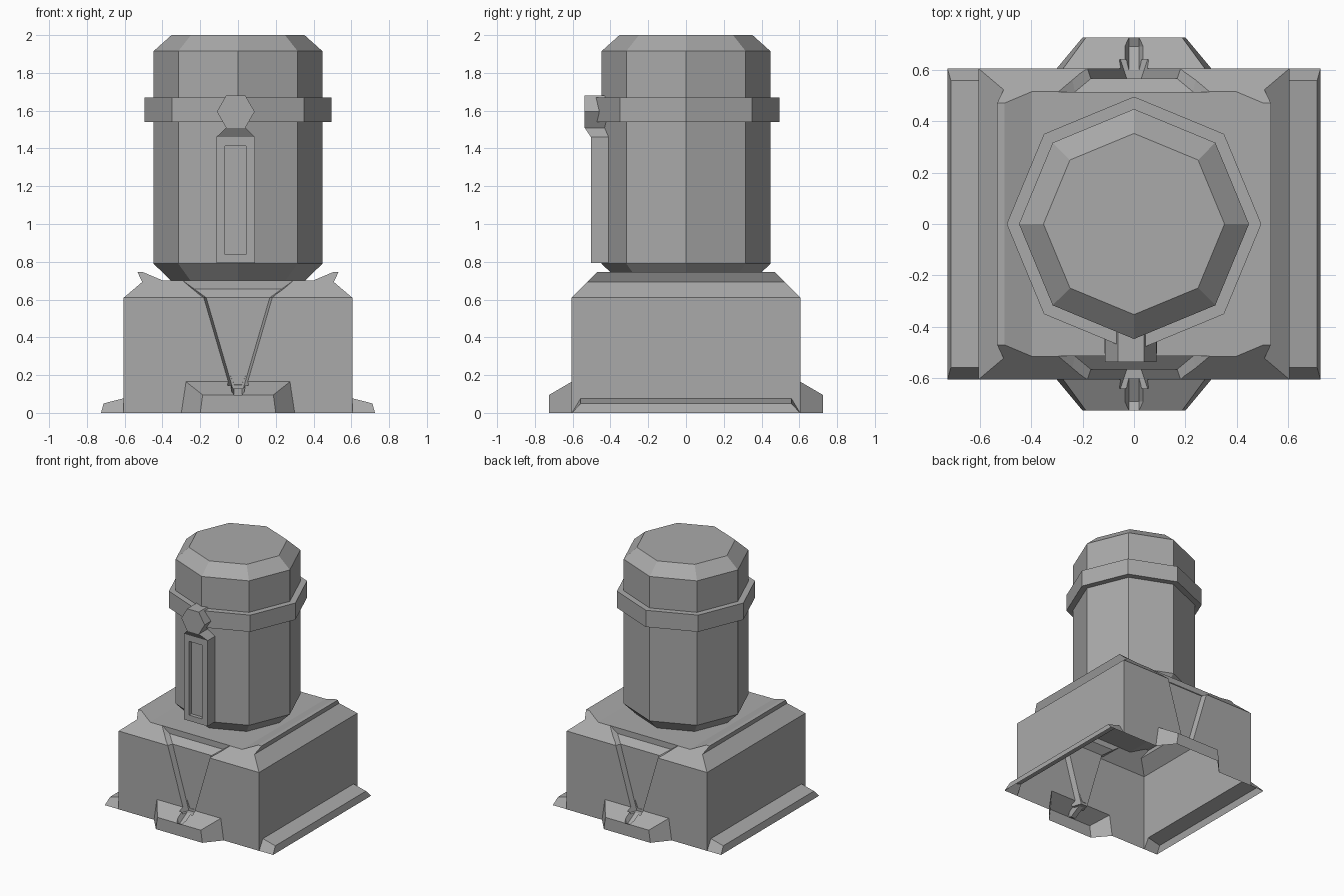
import bpy, bmesh, math

cube = bpy.data.objects.get("Cube")
if cube:
    bpy.data.objects.remove(cube, do_unlink=True)

# One plain grey for everything
grey = bpy.data.materials.new("plain grey")
grey.use_nodes = True
COLOUR = (0.4, 0.4, 0.4, 1)
grey.diffuse_color = COLOUR
next(n for n in grey.node_tree.nodes if n.type == 'BSDF_PRINCIPLED').inputs["Base Color"].default_value = COLOUR


def loft(name, rings, crease_z=None):
    """Solid skinned through equal-length rings of points, capped at both ends."""
    bm = bmesh.new()
    loops = [[bm.verts.new(p) for p in ring] for ring in rings]
    n = len(loops[0])
    for a, b in zip(loops, loops[1:]):
        for i in range(n):
            j = (i + 1) % n
            bm.faces.new((a[i], a[j], b[j], b[i]))
    bm.faces.new(loops[0][::-1])
    bm.faces.new(loops[-1])
    if crease_z is not None:
        for loop in (loops[0], loops[-1]):
            bmesh.ops.connect_verts(bm, verts=[v for v in loop if abs(v.co.z - crease_z) < 1e-4])
    bmesh.ops.recalc_face_normals(bm, faces=bm.faces)
    mesh = bpy.data.meshes.new(name)
    bm.to_mesh(mesh)
    bm.free()
    mesh.materials.append(grey)
    obj = bpy.data.objects.new(name, mesh)
    bpy.context.collection.objects.link(obj)
    return obj


def combine(target, other, operation):
    """Apply a boolean and discard the second solid."""
    mod = target.modifiers.new("boolean", 'BOOLEAN')
    mod.solver = 'EXACT'
    mod.operation = operation
    mod.object = other
    with bpy.context.temp_override(object=target, active_object=target, selected_objects=[target]):
        bpy.ops.object.modifier_apply(modifier=mod.name)
    bpy.data.objects.remove(other, do_unlink=True)


def octagon(r, z):
    return [(r * math.cos(k * math.pi / 4), r * math.sin(k * math.pi / 4), z) for k in range(8)]


def rect(x0, x1, z0, z1, y):
    return [(x0, y, z0), (x1, y, z0), (x1, y, z1), (x0, y, z1)]


def trapezoid(low, high, z0, z1, y):
    return [(-low, y, z0), (low, y, z0), (high, y, z1), (-high, y, z1)]


# Base: ridged profile run front to back, with both ends bevelled above the shoulder
SHOULDER = 0.61
half = [(0.605, 0), (0.605, SHOULDER), (0.507, 0.693), (0.532, 0.745), (0.503, 0.745), (0.396, 0.70)]
profile = half + [(-x, z) for x, z in reversed(half)]
base = loft("base", [[(x, s * (0.605 - max(0, z - SHOULDER)), z) for x, z in profile] for s in (-1, 1)],
            crease_z=SHOULDER)

# Side flanges
for s in (-1, 1):
    section = lambda top, bottom, z: [(s * bottom, -0.604, 0), (s * bottom, 0.604, 0),
                                      (s * top, 0.558, z), (s * top, -0.558, z)]
    combine(base, loft("flange", [section(0.5, 0.5, 0.077), section(0.605, 0.605, 0.077),
                                  section(0.712, 0.725, 0.05)]), 'UNION')

# Front and back feet, tapered recess and foot channel
for s in (-1, 1):
    foot = [trapezoid(0.3, 0.275, 0, 0.165, s * 0.5), trapezoid(0.3, 0.275, 0, 0.165, s * 0.605),
            trapezoid(0.2, 0.187, 0, 0.095, s * 0.725)]
    combine(base, loft("foot", foot), 'UNION')
    levels = [(0.13, 0.028, 0.565), (SHOULDER, 0.168, 0.565), (0.655, 0.23, 0.513), (0.72, 0.32, 0.513)]
    recess = [[(-w, s * y, z), (w, s * y, z), (w + 0.025, s * 0.64, z), (-w - 0.025, s * 0.64, z)]
              for z, w, y in levels]
    combine(base, loft("recess", recess), 'DIFFERENCE')
    channel = [trapezoid(0.02, 0.045, z, z + 0.06, s * y)
               for y, z in ((0.563, 0.15), (0.69, 0.078), (0.73, 0.097))]
    combine(base, loft("channel", channel), 'DIFFERENCE')

# The base is an open shell underneath
bm = bmesh.new()
bm.from_mesh(base.data)
bm.normal_update()
under = [f for f in bm.faces if all(abs(v.co.z) < 1e-3 for v in f.verts)]
bmesh.ops.delete(bm, geom=under, context='FACES')
bm.to_mesh(base.data)
bm.free()

# Eight-sided drum and its band
loft("drum", [octagon(r, z) for r, z in ((0.345, 0.69), (0.447, 0.79), (0.447, 1.915), (0.352, 2.0))])
loft("band", [octagon(0.495, z) for z in (1.54, 1.67)])

# Front panel with a recessed slot
X0, X1 = -0.115, 0.09
loft("front_panel", [rect(X0, X1, 0.793, 1.46, -0.38), rect(X0, X1, 0.793, 1.46, -0.503),
                     rect(-0.07, 0.042, 0.838, 1.412, -0.503), rect(-0.07, 0.042, 0.838, 1.412, -0.475)])

# Flared neck joining the panel to the hexagonal knob
loft("panel_neck", [[(a, f, z), (b, f, z), (b, r, z), (a, r, z)] for a, b, f, r, z in
                    ((X0, X1, -0.503, -0.38, 1.46), (-0.062, 0.038, -0.537, -0.41, 1.51))])
loft("hex_knob", [[(-0.012 + 0.1 * math.cos(k * math.pi / 3), y, 1.595 + 0.1 * math.sin(k * math.pi / 3))
                   for k in range(6)] for y in (-0.537, -0.4)])
